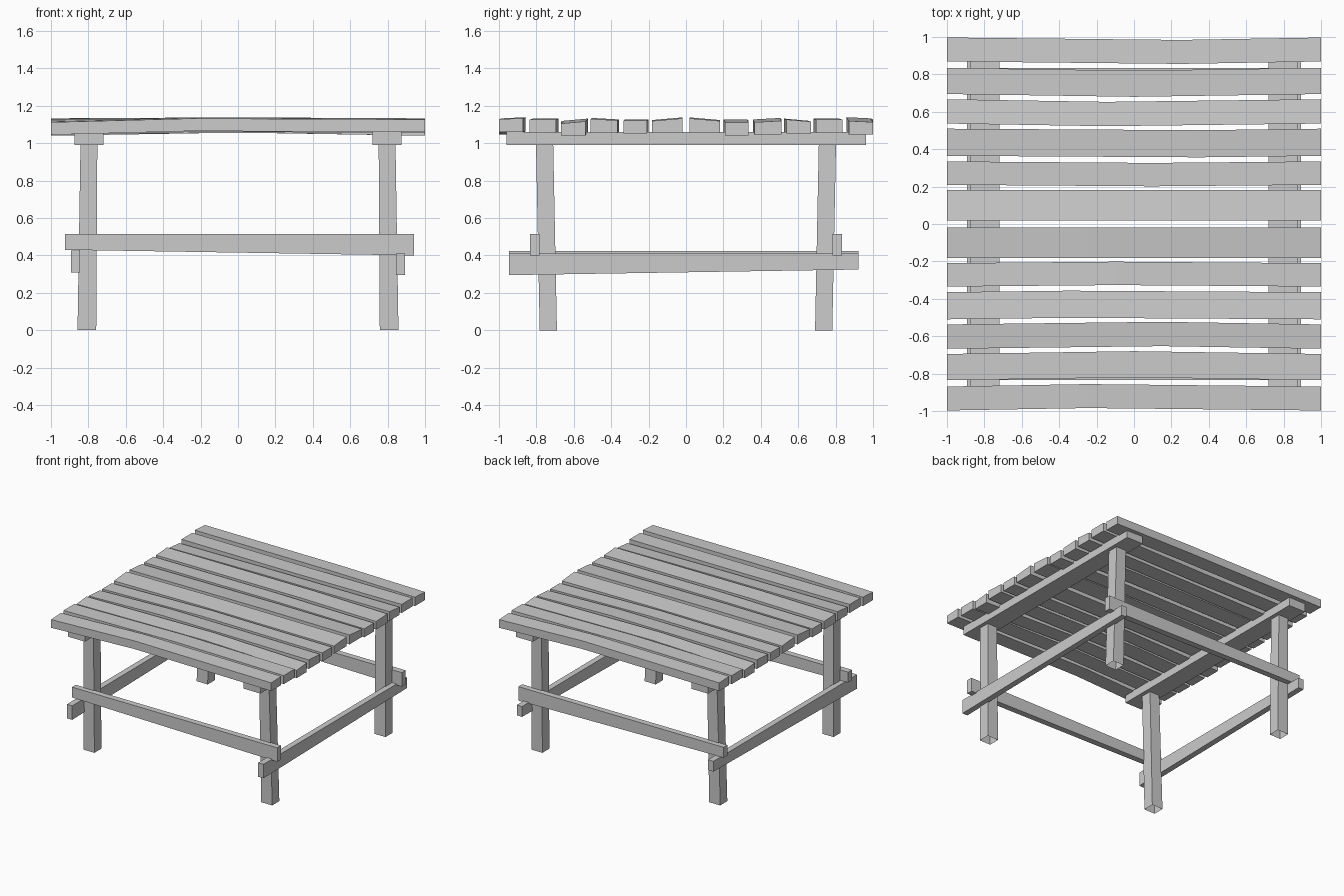
import bpy
import bmesh
from mathutils import Vector

default_cube = bpy.data.objects.get("Cube")
if default_cube:
    bpy.data.objects.remove(default_cube, do_unlink=True)

wood = bpy.data.materials.new("grey_wood")
wood.use_nodes = True
GREY = (0.6, 0.6, 0.6, 1)
wood.diffuse_color = GREY
wood.node_tree.nodes["Principled BSDF"].inputs["Base Color"].default_value = GREY


def loft(name, rings, open_start=False):
    """Join four-cornered rings into one flat-sided beam."""
    bm = bmesh.new()
    loops = [[bm.verts.new(Vector(p)) for p in ring] for ring in rings]
    for a, b in zip(loops, loops[1:]):
        for i in range(4):
            j = (i + 1) % 4
            bm.faces.new((a[i], a[j], b[j], b[i]))
    bm.faces.new(loops[-1])
    start_cap = bm.faces.new(loops[0][::-1])
    bmesh.ops.recalc_face_normals(bm, faces=bm.faces)
    if open_start:
        bmesh.ops.delete(bm, geom=[start_cap], context="FACES_ONLY")
    mesh = bpy.data.meshes.new(name)
    bm.to_mesh(mesh)
    bm.free()
    mesh.materials.append(wood)
    obj = bpy.data.objects.new(name, mesh)
    bpy.context.collection.objects.link(obj)
    return obj


def ring_x(x, y0, y1, z0, z1, tilt=0.0):
    """Cross-section of a beam that runs along x."""
    return [(x, y0, z0), (x, y1, z0), (x, y1, z1 + tilt), (x, y0, z1 - tilt)]


def ring_y(y, x0, x1, z0, z1):
    """Cross-section of a beam that runs along y."""
    return [(x0, y, z0), (x1, y, z0), (x1, y, z1), (x0, y, z1)]


def ring_z(x, y, z, w, d):
    """Cross-section of an upright post."""
    return [(x + sx * w / 2, y + sy * d / 2, z)
            for sx, sy in ((-1, -1), (1, -1), (1, 1), (-1, 1))]


# Table top: six uneven planks, repeated half a turn round for the other side
# centre y, width, sideways bow, bend x, top at left, top at right, tilt
PLANKS = [
    (-0.933, 0.128, 0.013, -0.25, 1.115, 1.13, 0.003),
    (-0.765, 0.140, 0.015, 0.0, 1.125, 1.125, 0.0),
    (-0.602, 0.130, 0.014, 0.15, 1.12, 1.11, 0.006),
    (-0.437, 0.145, 0.008, -0.35, 1.115, 1.125, -0.004),
    (-0.272, 0.125, 0.008, -0.1, 1.11, 1.12, 0.0),
    (-0.100, 0.163, 0.0, -0.25, 1.125, 1.125, 0.007),
]
THICK = 0.07
for n, (y, width, bow, bend, left, right, tilt) in enumerate(PLANKS, 1):
    half = width / 2
    middle = max(left, right) + 0.005
    stations = [(-1, y, left), (bend, y + bow, middle), (1, y, right)]
    for side, turn in (("front", 1), ("back", -1)):
        rings = [ring_x(x, cy - half, cy + half, top - THICK, top, tilt)
                 for x, cy, top in stations]
        rings = [[(px * turn, py * turn, pz) for px, py, pz in r] for r in rings]
        loft(f"{side}_plank_{n}", rings)

for side, sx in (("left", 1), ("right", -1)):
    # Beams under the planks
    inner, outer = sorted((sx * 0.72, sx * 0.873))
    loft(f"{side}_top_beam",
         [ring_y(y, inner, outer, 0.99, 1.06) for y in (-0.957, 0.96)])

    # Low side rails, deeper at the front
    lift = 0 if sx > 0 else 0.015
    a, b = sorted((sx * 0.845, sx * 0.893))
    loft(f"{side}_side_rail", [
        ring_y(-0.945, a, b, 0.295 + lift, 0.41 + lift),
        ring_y(0.92, a, b, 0.325 + lift, 0.41 + lift)])

    # Slightly leaning, tapered legs with open feet
    for end, sy in (("front", -1), ("back", 1)):
        loft(f"{end}_{side}_leg", [
            ring_z(sx * 0.808, sy * 0.735, 0, 0.1, 0.092),
            ring_z(sx * 0.797, sy * 0.755, 1.0, 0.09, 0.092)], open_start=True)

# Front and back rails, deeper towards one end
for end, sy in (("front", -1), ("back", 1)):
    a, b = sorted((sy * 0.783, sy * 0.833))
    loft(f"{end}_rail", [ring_x(-0.925, a, b, 0.43, 0.515),
                         ring_x(0.94, a, b, 0.40, 0.515)])
